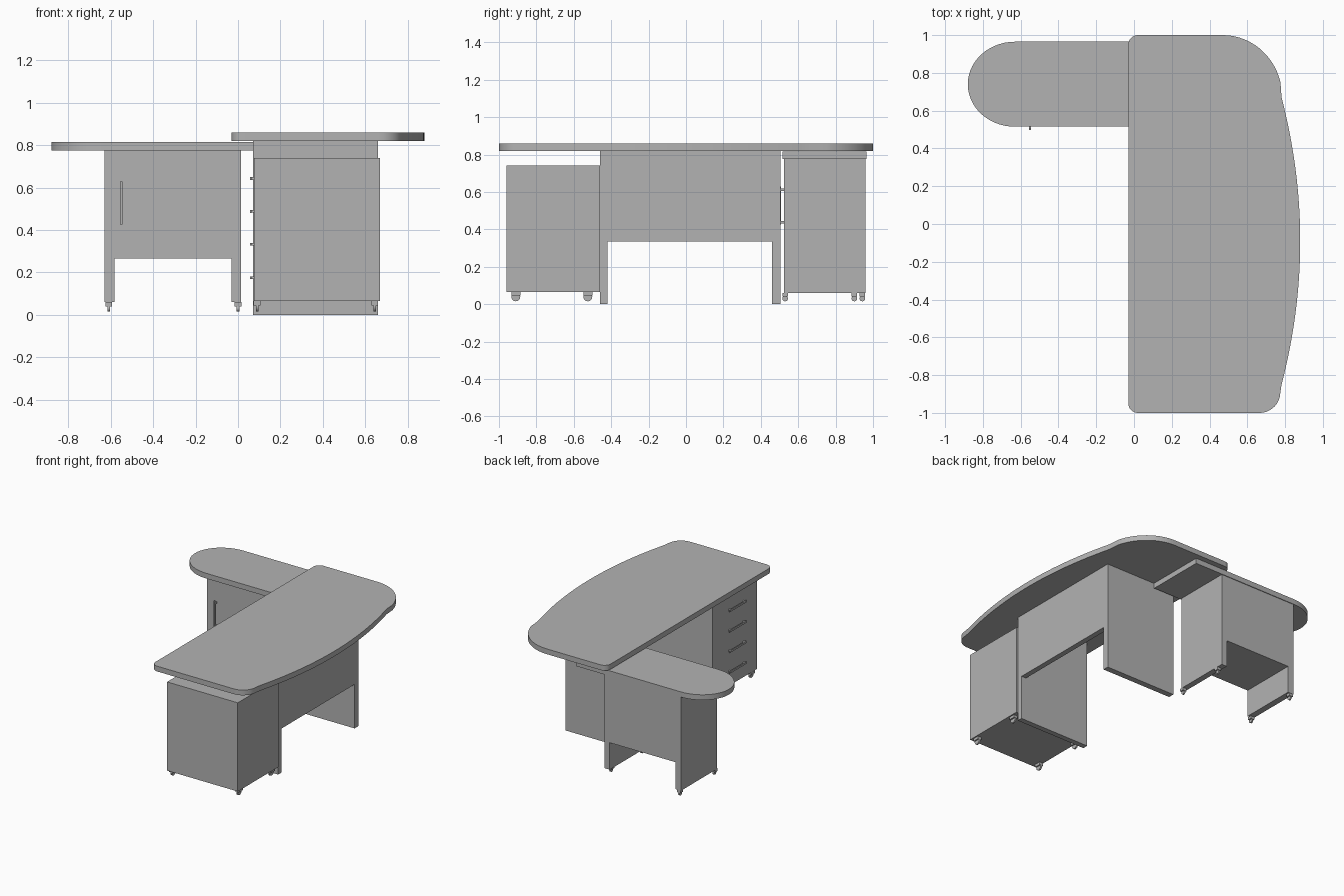
import bpy, bmesh, math
from mathutils import Matrix

cube = bpy.data.objects.get("Cube")
if cube:
    bpy.data.objects.remove(cube, do_unlink=True)

grey = bpy.data.materials.new("plain grey")
grey.use_nodes = True
grey.diffuse_color = (0.45, 0.45, 0.45, 1)
grey.node_tree.nodes["Principled BSDF"].inputs["Base Color"].default_value = (0.45, 0.45, 0.45, 1)


def finish(name, bm):
    bmesh.ops.recalc_face_normals(bm, faces=bm.faces)
    mesh = bpy.data.meshes.new(name)
    bm.to_mesh(mesh)
    bm.free()
    mesh.materials.append(grey)
    ob = bpy.data.objects.new(name, mesh)
    bpy.context.collection.objects.link(ob)
    return ob


def add_box(bm, x0, x1, y0, y1, z0, z1):
    m = Matrix.Translation(((x0 + x1) / 2, (y0 + y1) / 2, (z0 + z1) / 2))
    bmesh.ops.create_cube(bm, size=1, matrix=m @ Matrix.Diagonal((x1 - x0, y1 - y0, z1 - z0, 1)))


def box(name, *dims):
    bm = bmesh.new()
    add_box(bm, *dims)
    return finish(name, bm)


def prism(name, outline, z0, z1):
    """Extrude a closed outline upward and smooth its curved rim."""
    bm = bmesh.new()
    face = bm.faces.new([bm.verts.new((x, y, z0)) for x, y in outline])
    new = bmesh.ops.extrude_face_region(bm, geom=[face])["geom"]
    bmesh.ops.translate(bm, vec=(0, 0, z1 - z0), verts=[v for v in new if isinstance(v, bmesh.types.BMVert)])
    ob = finish(name, bm)
    smooth(ob)
    return ob


def smooth(ob):
    bpy.ops.object.select_all(action='DESELECT')
    ob.select_set(True)
    bpy.context.view_layer.objects.active = ob
    bpy.ops.object.shade_smooth_by_angle(angle=math.radians(30))


def arc(cx, cy, rx, ry, a0, a1, n):
    return [(cx + rx * math.cos(math.radians(a0 + (a1 - a0) * i / n)),
             cy + ry * math.sin(math.radians(a0 + (a1 - a0) * i / n))) for i in range(n + 1)]


def caster(name, x, y, z_top, r):
    """Small wheel hanging from a bracket."""
    bm = bmesh.new()
    add_box(bm, x - 0.016, x + 0.016, y - r, y + r, z_top - 0.02, z_top)
    m = Matrix.Translation((x, y, 0.015 + r)) @ Matrix.Rotation(math.pi / 2, 4, 'Y')
    bmesh.ops.create_cone(bm, cap_ends=True, segments=16, radius1=r, radius2=r, depth=0.012, matrix=m)
    smooth(finish(name, bm))


# Main desktop: bowed outer edge, large rounding at one back corner
bow = [(0.88 - 0.115 * ((y + 0.09) / 0.82) ** 2, y) for y in [-0.85 + 1.52 * i / 24 for i in range(25)]]
top = (arc(0.02, -0.95, 0.05, 0.05, 180, 270, 6)
       + arc(0.665, -0.89, 0.11, 0.11, 270, 345, 8) + bow
       + arc(0.47, 0.67, 0.315, 0.33, 14, 90, 14)
       + arc(0.02, 0.95, 0.05, 0.05, 90, 180, 6))
prism("desktop", top, 0.82, 0.86)

# Main desk supports
box("front_leg_panel", 0.07, 0.66, -0.46, -0.42, 0, 0.82)
box("back_leg_panel", 0.07, 0.66, 0.46, 0.505, 0, 0.82)
box("modesty_panel", 0.62, 0.66, -0.42, 0.46, 0.335, 0.82)

# Side return: rounded top, cabinet and its side panels
end = arc(-0.63, 0.74, 0.25, 0.225, 90, 270, 28)
prism("return_top", end + [(0.25, 0.515), (0.25, 0.965)], 0.775, 0.815)
box("return_cabinet", -0.582, -0.03, 0.525, 0.96, 0.265, 0.775)
box("return_outer_panel", -0.63, -0.582, 0.525, 0.96, 0.06, 0.775)
box("return_inner_panel", -0.03, 0.015, 0.525, 0.96, 0.06, 0.775)
for x in (-0.61, 0.0):
    for i, y in enumerate((0.53, 0.9 if x == 0 else 0.943)):
        caster("return_caster", x, y, 0.06, 0.015)

# Cabinet door handle
bm = bmesh.new()
add_box(bm, -0.556, -0.545, 0.498, 0.507, 0.425, 0.63)
for z in (0.437, 0.612):
    add_box(bm, -0.556, -0.545, 0.507, 0.526, z - 0.007, z + 0.007)
finish("door_handle", bm)

# Drawer pedestal with four handles and casters
box("drawer_pedestal", 0.075, 0.67, -0.96, -0.461, 0.065, 0.74)
for z in (0.175, 0.333, 0.488, 0.643):
    bm = bmesh.new()
    add_box(bm, 0.056, 0.064, -0.81, -0.61, z - 0.007, z + 0.007)
    for y in (-0.795, -0.625):
        add_box(bm, 0.064, 0.076, y - 0.007, y + 0.007, z - 0.006, z + 0.006)
    finish("drawer_handle", bm)
for x in (0.09, 0.645):
    for y in (-0.91, -0.525):
        caster("pedestal_caster", x, y, 0.065, 0.024)
